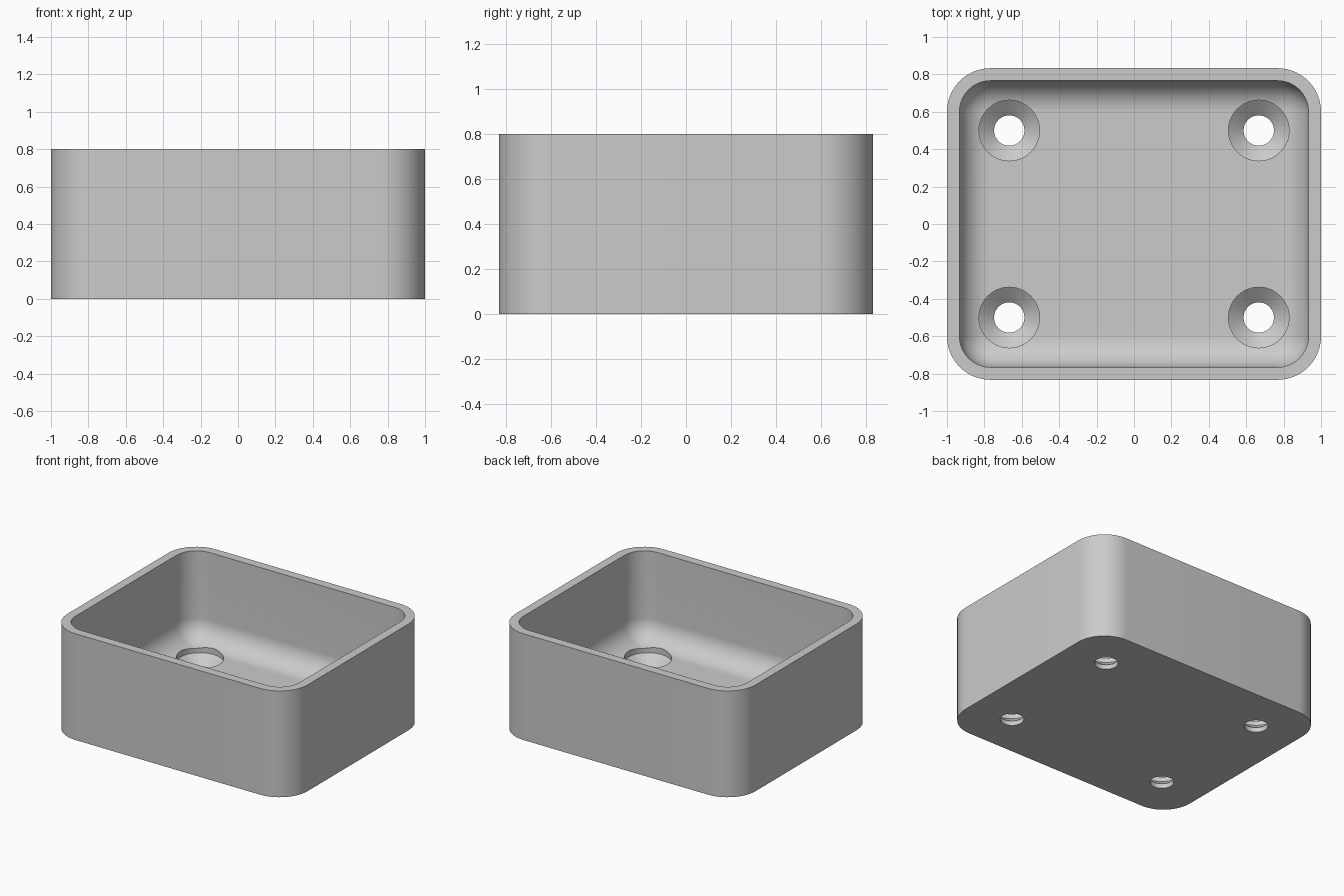
import bpy, bmesh
from math import sin, cos, pi, radians

SEG = 14                      # segments per rounded quarter
HX, HY, HEIGHT = 1.0, 0.833, 0.8
CORNER, WALL = 0.233, 0.067
FLOOR, FILLET = 0.133, 0.164
HOLE_X, HOLE_Y = 0.667, 0.5
HOLE_R, SINK_R = 0.081, 0.162

cube = bpy.data.objects.get("Cube")
if cube:
    bpy.data.objects.remove(cube, do_unlink=True)

grey = bpy.data.materials.new("light grey")
grey.use_nodes = True
colour = (0.6, 0.6, 0.6, 1)
grey.diffuse_color = colour
grey.node_tree.nodes["Principled BSDF"].inputs["Base Color"].default_value = colour


def rounded_ring(bm, inset, z):
    """Rounded rectangle, moved inward from the outer outline."""
    r = CORNER - inset
    cx, cy = HX - CORNER, HY - CORNER
    verts = []
    for q, (sx, sy) in enumerate([(1, 1), (-1, 1), (-1, -1), (1, -1)]):
        for i in range(SEG + 1):
            a = (q + i / SEG) * pi / 2
            verts.append(bm.verts.new((sx * cx + r * cos(a), sy * cy + r * sin(a), z)))
    return verts


def circle_ring(bm, x, y, r, z, n=64):
    return [bm.verts.new((x + r * cos(2 * pi * i / n), y + r * sin(2 * pi * i / n), z))
            for i in range(n)]


def loft(bm, rings):
    """Closed skin through rings, with both ends capped."""
    for a, b in zip(rings, rings[1:]):
        for i in range(len(a)):
            j = (i + 1) % len(a)
            bm.faces.new((a[i], a[j], b[j], b[i]))
    bm.faces.new(rings[0][::-1])
    bm.faces.new(rings[-1])


def make_object(name, bm):
    bmesh.ops.recalc_face_normals(bm, faces=bm.faces)
    mesh = bpy.data.meshes.new(name)
    bm.to_mesh(mesh)
    bm.free()
    mesh.materials.append(grey)
    obj = bpy.data.objects.new(name, mesh)
    bpy.context.collection.objects.link(obj)
    return obj


# Open tray: outer wall, rim, inner wall, then a fillet down to the floor
bm = bmesh.new()
rings = [rounded_ring(bm, 0, 0), rounded_ring(bm, 0, HEIGHT), rounded_ring(bm, WALL, HEIGHT)]
for i in range(SEG + 1):
    t = i / SEG * pi / 2
    rings.append(rounded_ring(bm, WALL + FILLET * (1 - cos(t)), FLOOR + FILLET * (1 - sin(t))))
loft(bm, rings)
tray = make_object("tray", bm)

# Countersunk screw holes
bm = bmesh.new()
for sx in (-1, 1):
    for sy in (-1, 1):
        profile = [(HOLE_R, -0.1), (HOLE_R, 0.035), (SINK_R, 0.1), (SINK_R, 0.4)]
        loft(bm, [circle_ring(bm, sx * HOLE_X, sy * HOLE_Y, r, z) for r, z in profile])
cutter = make_object("hole_cutter", bm)
cutter.hide_render = True

cut = tray.modifiers.new("screw_holes", 'BOOLEAN')
cut.operation = 'DIFFERENCE'
cut.solver = 'EXACT'
cut.object = cutter

for obj in bpy.context.selected_objects:
    obj.select_set(False)
tray.select_set(True)
bpy.context.view_layer.objects.active = tray
bpy.ops.object.modifier_apply(modifier=cut.name)
bpy.data.objects.remove(cutter, do_unlink=True)
bpy.ops.object.shade_smooth_by_angle(angle=radians(30))
